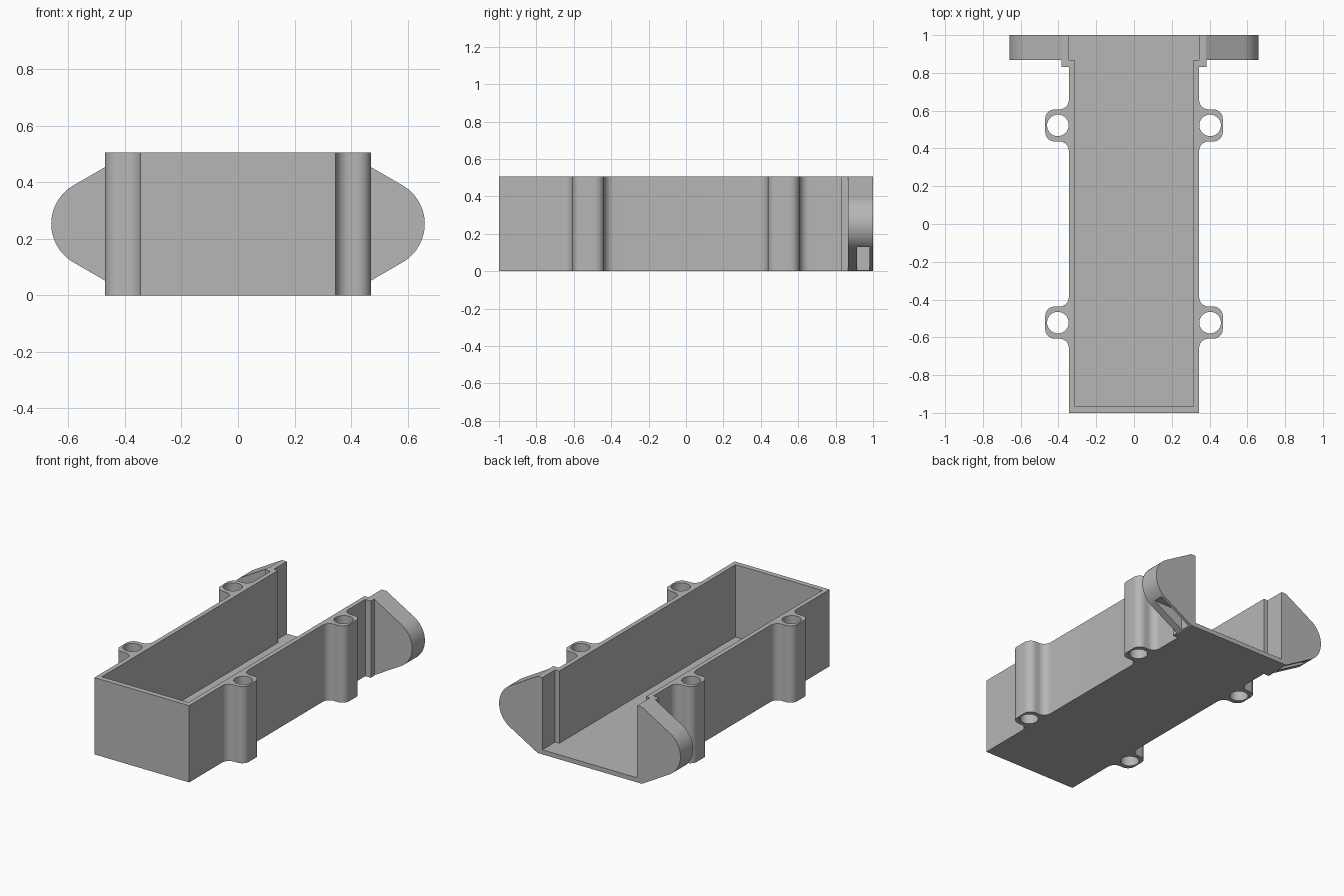
import bpy, bmesh
from math import radians, cos, sin
from mathutils import Vector

cube = bpy.data.objects.get("Cube")
if cube:
    bpy.data.objects.remove(cube, do_unlink=True)

HEIGHT, FLOOR = 0.505, 0.03
OUTER, INNER = 0.345, 0.315      # half widths of the tray
EAR_FRONT = 0.867                # where the end ears begin
LUG_X, LUG_Y = 0.403, 0.522      # screw lug centres

grey = bpy.data.materials.new("plain grey")
grey.use_nodes = True
colour = (0.47, 0.47, 0.47, 1)
grey.diffuse_color = colour
grey.node_tree.nodes["Principled BSDF"].inputs["Base Color"].default_value = colour


def arc(cx, cy, r, start, end, steps=10):
    angles = [radians(start + (end - start) * i / steps) for i in range(steps + 1)]
    return [(cx + r * cos(a), cy + r * sin(a)) for a in angles]


def prism(name, base, along):
    """Extrude a closed loop of 3D points along a vector."""
    bm = bmesh.new()
    face = bm.faces.new([bm.verts.new(p) for p in base])
    extruded = bmesh.ops.extrude_face_region(bm, geom=[face])["geom"]
    moved = [g for g in extruded if isinstance(g, bmesh.types.BMVert)]
    bmesh.ops.translate(bm, verts=moved, vec=Vector(along))
    bmesh.ops.recalc_face_normals(bm, faces=bm.faces)
    mesh = bpy.data.meshes.new(name)
    bm.to_mesh(mesh)
    bm.free()
    mesh.materials.append(grey)
    obj = bpy.data.objects.new(name, mesh)
    bpy.context.collection.objects.link(obj)
    return obj


def upright(name, outline, z0, z1):
    return prism(name, [(x, y, z0) for x, y in outline], (0, 0, z1 - z0))


def box(name, x0, x1, y0, y1, z0, z1):
    return upright(name, [(x0, y0), (x1, y0), (x1, y1), (x0, y1)], z0, z1)


def activate(obj):
    bpy.ops.object.select_all(action="DESELECT")
    obj.select_set(True)
    bpy.context.view_layer.objects.active = obj


def cut(obj, cutter):
    cutter.hide_render = True
    mod = obj.modifiers.new("cut", "BOOLEAN")
    mod.operation, mod.solver, mod.object = "DIFFERENCE", "EXACT", cutter
    activate(obj)
    bpy.ops.object.modifier_apply(modifier=mod.name)
    bpy.data.objects.remove(cutter, do_unlink=True)


def smooth(obj):
    activate(obj)
    bpy.ops.object.shade_smooth_by_angle(angle=radians(28))


def lug(yc, half=0.085, r=0.05, tip=0.47):
    """Rounded lug blended into the side wall by fillets."""
    lo, hi = yc - half, yc + half
    return (arc(OUTER + r, lo - r, r, 180, 90) + arc(tip - r, lo + r, r, -90, 0)
            + arc(tip - r, hi - r, r, 0, 90) + arc(OUTER + r, hi + r, r, 270, 180))


# Tray: side outline with lugs and thickened rear edge, mirrored across x
side = [(OUTER, -1)] + lug(-LUG_Y) + lug(LUG_Y)
side += [(OUTER, 0.83), (0.385, 0.83), (0.385, EAR_FRONT), (OUTER, EAR_FRONT), (OUTER, 1)]
tray = upright("tray", side + [(-x, y) for x, y in reversed(side)], 0, HEIGHT)

# Cavity, widening at the open rear end
half = [(INNER, -0.965), (INNER, EAR_FRONT), (OUTER + 0.1, EAR_FRONT), (OUTER + 0.1, 1.1)]
cut(tray, upright("cavity_cutter", half + [(-x, y) for x, y in reversed(half)], FLOOR, 1))

# Screw holes through the lugs
for sx in (-1, 1):
    for sy in (-1, 1):
        circle = arc(sx * LUG_X, sy * LUG_Y, 0.057, 0, 360, 40)[:-1]
        cut(tray, upright("hole_cutter", circle, -0.1, 1))
smooth(tray)

# Rounded end ears, each with a slot in the lower slope
mid, r, reach = HEIGHT / 2, 0.157, 0.66
profile = [(OUTER, 0), (0.38, 0)] + arc(reach - r, mid, r, -60, 60, 28)
profile += [(0.38, HEIGHT), (OUTER, HEIGHT)]
for sx, name in ((1, "left_ear"), (-1, "right_ear")):
    ear = prism(name, [(sx * x, EAR_FRONT, z) for x, z in profile], (0, 1 - EAR_FRONT, 0))
    near, far = sorted((sx * 0.385, sx * 0.8))
    cut(ear, box("slot_cutter", near, far, 0.915, 0.98, -0.1, 0.13))
    smooth(ear)
